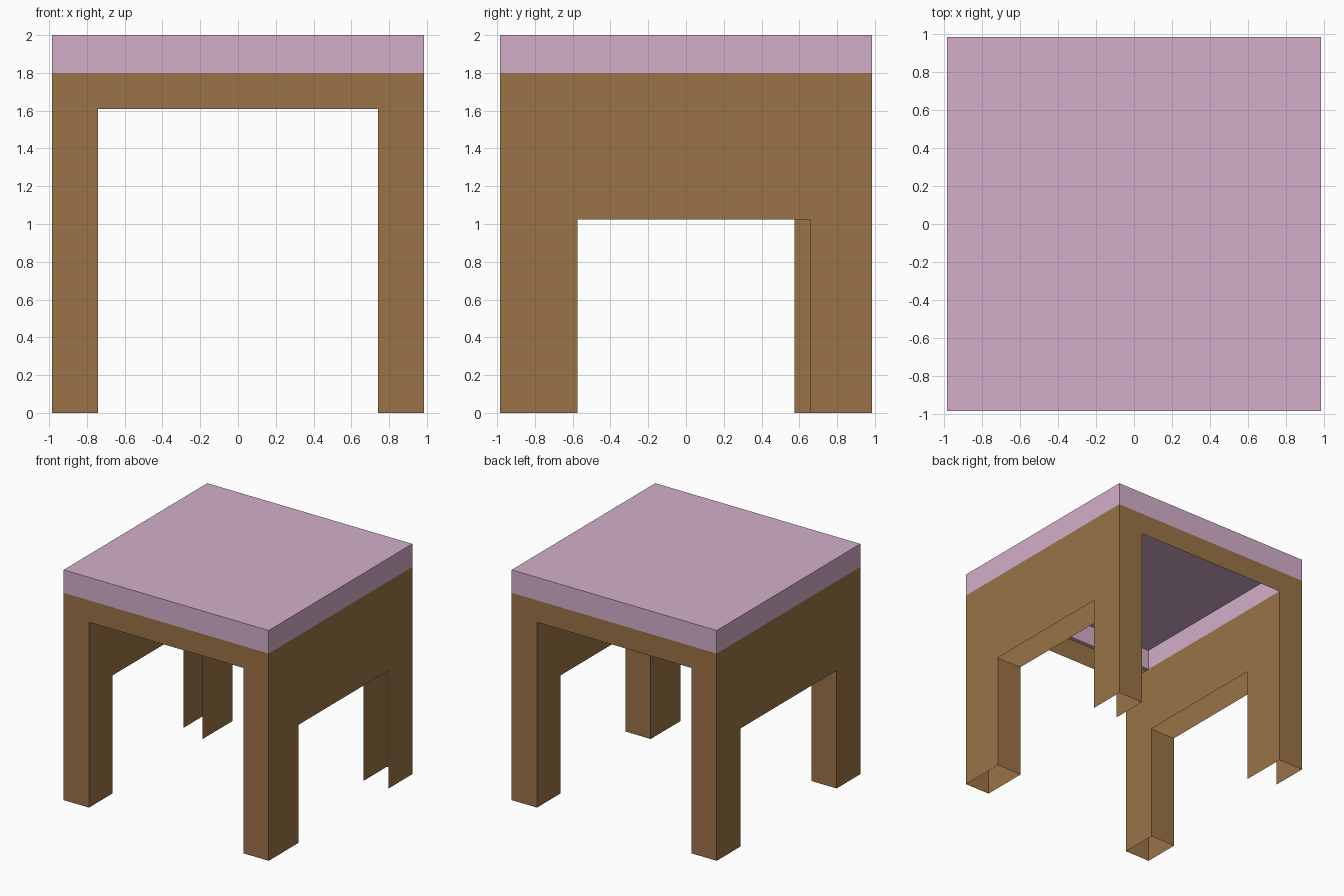
import bpy, bmesh
from mathutils import Vector

if "Cube" in bpy.data.objects:
    bpy.data.objects.remove(bpy.data.objects["Cube"])

def material(name, rgb):
    m = bpy.data.materials.new(name)
    m.diffuse_color = (*rgb, 1)
    m.use_nodes = True
    m.node_tree.nodes["Principled BSDF"].inputs["Base Color"].default_value = m.diffuse_color
    return m

wood = material("brown wood", (0.325, 0.172, 0.063))
pink = material("dusty pink", (0.655, 0.428, 0.592))

W = 0.985       # outer half width
I = 0.742       # inner half width, between the legs
TOP = 1.80      # underside of the slab edge
BEAM = 1.61     # underside of the front and back beams
APRON = 1.025   # underside of the side aprons
LINER_Y = -0.70 # front wall of the hollow under the top
CEIL = 1.79     # ceiling of the hollow under the top

def sheets(name, mat, faces):
    """Object made of thin flat sheets: (outline points, facing direction)."""
    bm = bmesh.new()
    for pts, facing in faces:
        f = bm.faces.new([bm.verts.new(p) for p in pts])
        f.normal_update()
        if f.normal.dot(Vector(facing)) < 0:
            f.normal_flip()
    bmesh.ops.remove_doubles(bm, verts=bm.verts, dist=1e-5)
    me = bpy.data.meshes.new(name)
    bm.to_mesh(me)
    bm.free()
    me.materials.append(mat)
    ob = bpy.data.objects.new(name, me)
    bpy.context.collection.objects.link(ob)
    return ob

def arch(a, b, c, d, opening, top):
    """Panel outline with a doorway from b to c."""
    return [(a, 0), (b, 0), (b, opening), (c, opening),
            (c, 0), (d, 0), (d, top), (a, top)]

# Seat slab
bpy.ops.mesh.primitive_cube_add(size=1, location=(0, 0, (TOP + 2) / 2))
slab = bpy.context.object
slab.name = "top_slab"
slab.scale = (2 * W, 2 * W, 2 - TOP)
slab.data.materials.append(pink)

# Front and back frames
for name, y in (("front_frame", -W), ("back_frame", W)):
    outline = [(x, y, z) for x, z in arch(-W, -I, I, W, BEAM, TOP)]
    sheets(name, wood, [(outline, (0, y, 0))])

# Side frames, open below: outer and inner skins, rear of the front leg
for name, s, front, back_in in (("right_side", 1, -0.575, 0.66),
                                ("left_side", -1, -0.66, 0.575)):
    xo, xi = s * W, s * I
    outer = [(xo, y, z) for y, z in arch(-W, front, 0.66, W, APRON, TOP)]
    inner = [(xi, y, z) for y, z in arch(-W, front, back_in, W, APRON, BEAM)]
    leg_back = [(xo, front, 0), (xi, front, 0),
                (xi, front, APRON), (xo, front, APRON)]
    sheets(name, wood, [(outer, (s, 0, 0)), (inner, (-s, 0, 0)),
                        (leg_back, (0, 1, 0))])

# Pink lining of the hollow under the top
lining = [([(-I, LINER_Y, CEIL), (I, LINER_Y, CEIL), (I, W, CEIL), (-I, W, CEIL)],
           (0, 0, -1)),
          ([(-I, LINER_Y, BEAM), (I, LINER_Y, BEAM), (I, LINER_Y, CEIL), (-I, LINER_Y, CEIL)],
           (0, 1, 0))]
for s in (1, -1):
    lining.append(([(s * I, LINER_Y, BEAM), (s * I, W, BEAM),
                    (s * I, W, CEIL), (s * I, LINER_Y, CEIL)], (-s, 0, 0)))
sheets("top_lining", pink, lining)
